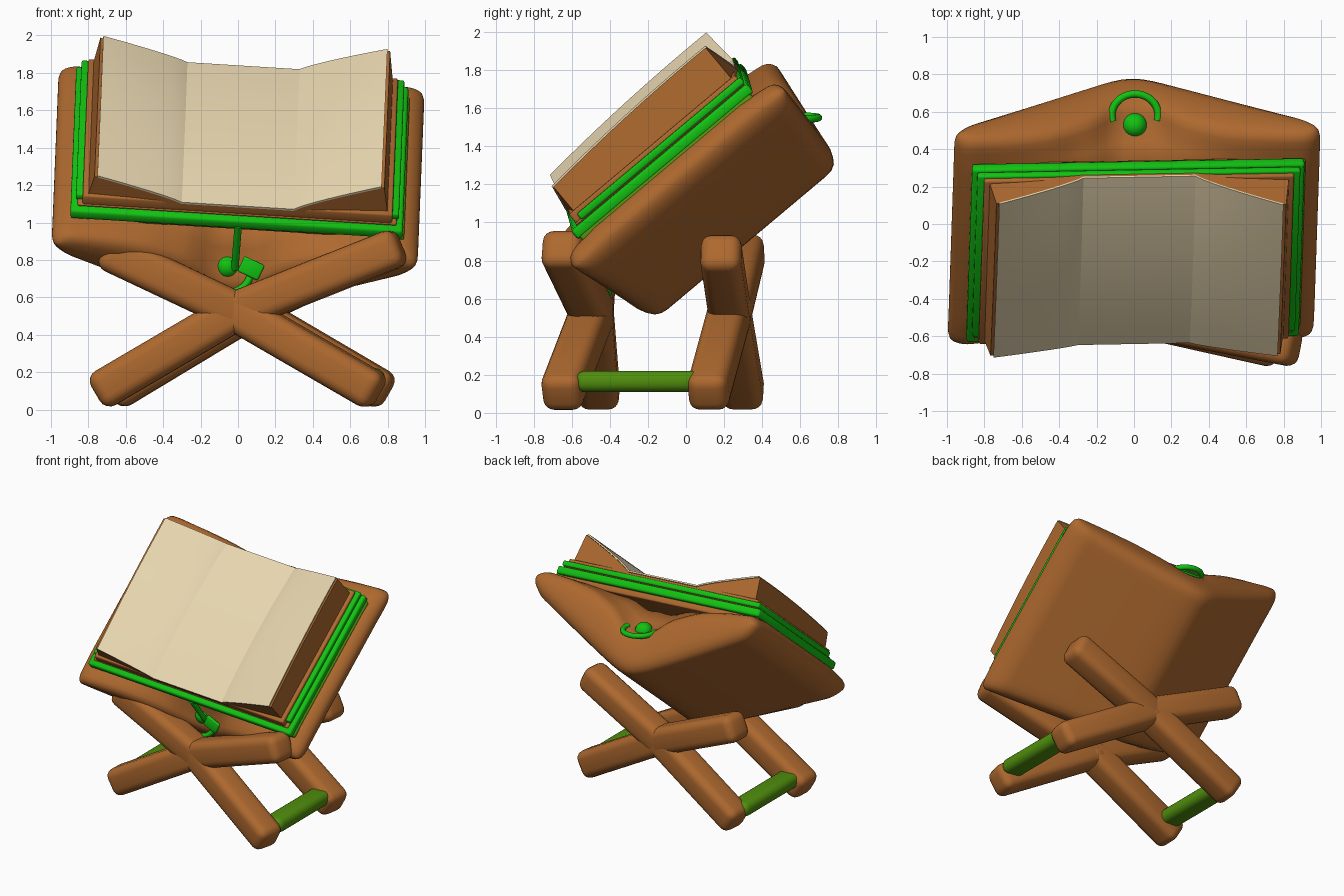
import bpy, bmesh, math
from mathutils import Matrix, Vector

old = bpy.data.objects.get("Cube")
if old:
    bpy.data.objects.remove(old, do_unlink=True)


def material(name, rgb):
    m = bpy.data.materials.new(name)
    m.use_nodes = True
    m.diffuse_color = (*rgb, 1)
    bsdf = next(n for n in m.node_tree.nodes if n.type == 'BSDF_PRINCIPLED')
    bsdf.inputs["Base Color"].default_value = (*rgb, 1)
    return m


BROWN = material("brown", (0.42, 0.14, 0.028))
GREEN = material("bright green", (0.006, 0.54, 0.006))
OLIVE = material("olive green", (0.08, 0.27, 0.004))
CREAM = material("cream", (0.80, 0.67, 0.43))

# Frame of the tilted cushion: x across, y up the slope, z out of the pages
rad = math.radians
PIVOT = Matrix.Translation((0, 0.6, 0.5))
TILT = (Matrix.Translation((0, -0.17, 0.52)) @ Matrix.Rotation(rad(40), 4, 'X')
        @ PIVOT @ Matrix.Rotation(rad(-1.5), 4, 'Z')
        @ Matrix.Rotation(rad(3.4), 4, 'Y') @ PIVOT.inverted())


def finish(name, bm, mat, matrix=Matrix(), angle=40):
    bm.transform(matrix)
    bmesh.ops.recalc_face_normals(bm, faces=bm.faces[:])
    for f in bm.faces:
        f.smooth = True
    me = bpy.data.meshes.new(name)
    bm.to_mesh(me)
    bm.free()
    me.set_sharp_from_angle(angle=rad(angle))
    me.materials.append(mat)
    ob = bpy.data.objects.new(name, me)
    bpy.context.collection.objects.link(ob)


def box(name, mat, size, matrix, bevel, segments=2):
    bm = bmesh.new()
    bmesh.ops.create_cube(bm, size=1, matrix=Matrix.Diagonal((*size, 1)))
    bmesh.ops.bevel(bm, geom=bm.edges[:], offset=bevel, segments=segments,
                    profile=0.5, affect='EDGES')
    finish(name, bm, mat, matrix, 50)


def slab(name, mat, half, y0, y1, z0, z1, bevel=0.01):
    centre = Matrix.Translation((0, (y0 + y1) / 2, (z0 + z1) / 2))
    box(name, mat, (2 * half, y1 - y0, z1 - z0), TILT @ centre, bevel)


def loft(name, mat, rings, angle=40):
    bm = bmesh.new()
    loops = [[bm.verts.new(p) for p in ring] for ring in rings]
    for a, b in zip(loops, loops[1:]):
        for i in range(len(a)):
            j = (i + 1) % len(a)
            bm.faces.new((a[i], a[j], b[j], b[i]))
    # Caps are strips across the section, since it is concave
    n = len(loops[0]) // 2
    for lp in (loops[0], loops[-1]):
        for i in range(n - 1):
            bm.faces.new((lp[i], lp[i + 1], lp[-i - 2], lp[-i - 1]))
    finish(name, bm, mat, TILT, angle)


def tube(name, mat, points, radius):
    cu = bpy.data.curves.new(name, 'CURVE')
    cu.dimensions = '3D'
    cu.bevel_depth = radius
    cu.bevel_resolution = 4
    cu.use_fill_caps = True
    sp = cu.splines.new('POLY')
    sp.points.add(len(points) - 1)
    for p, co in zip(sp.points, points):
        p.co = (*co, 1)
    cu.materials.append(mat)
    ob = bpy.data.objects.new(name, cu)
    bpy.context.collection.objects.link(ob)


# Cushion: a soft V underneath, puffed ends gathered into a valley on top
def section(x, dip):
    a = abs(x)
    low = 0.52 * (math.hypot(a, 0.1) - 0.1) - 0.03
    high = 0.615 - dip / (1 + (x / 0.28) ** 2)
    high += 0.012 * math.cos(26 * x) * math.exp(-(x / 0.3) ** 2)
    mid = (low + high) / 2
    rim = max(0, min(1, (a - 0.87) / 0.11))
    puff = max(0.02, math.sqrt(1 - rim * rim))
    return mid, (high - low) / 2 * puff


def cushion_ring(y, k, flare, dip):
    N = 28
    xs = [0.98 * math.sin(math.pi / 2 * i / N) for i in range(-N, N + 1)]
    ring = []
    for side in (-1, 1):
        for x in (xs if side < 0 else reversed(xs)):
            mid, half = section(x, dip)
            z = mid + side * half * k
            ring.append((x * (1 - 0.06 * (1 - k)), y + flare * z, z))
    return ring


ends = [(0, 0.4, 0.34), (0.012, 0.66, 0.34), (0.03, 0.86, 0.34), (0.06, 0.97, 0.33),
        (0.10, 1, 0.30), (0.16, 1, 0.22), (0.24, 1, 0.12)]
rings = [cushion_ring(-0.03 + d, k, -0.21, dip) for d, k, dip in ends]
rings += [cushion_ring(1.26 - d, k, 0.09, dip) for d, k, dip in reversed(ends)]
loft("cushion", BROWN, rings, 60)

# Book covers and the layers between them
slab("cover_base", BROWN, 0.87, 0.02, 1.14, 0.56, 0.61)
slab("lower_cover", GREEN, 0.89, -0.03, 1.175, 0.605, 0.665, 0.015)
slab("inner_layer", BROWN, 0.855, 0.01, 1.16, 0.66, 0.68)
slab("upper_cover", GREEN, 0.865, 0.05, 1.17, 0.672, 0.712, 0.01)
slab("end_layer", BROWN, 0.83, 0.015, 1.155, 0.66, 0.735)
box("cover_side_strip", OLIVE, (0.06, 1.17, 0.06),
    TILT @ Matrix.Translation((0.87, 0.57, 0.585)), 0.015)


# Open pages: a gently arched middle panel with an upturned panel each side
def page_height(x, t):
    lift = max(0, (abs(x) - 0.3) / 0.46)
    rise = (0.125 if x < 0 else 0.165) + 0.045 * t
    crown = 0.035 * (1 - 0.6 * min(1, lift))
    return 0.74 + rise * lift ** 0.85 + crown * 4 * t * (1 - t)


def page_rings(half, grow, top, bottom):
    N = 16
    xs = sorted({round(half * i / N, 4) for i in range(-N, N + 1)} | {-0.3, 0.3})
    out = []
    for s in range(11):
        t = s / 10
        over, under = [], []
        for x in xs:
            z = page_height(x, t)
            trim = 0.22 * (page_height(x, 0) - 0.74) - grow
            y = (0.005 + trim) * (1 - t) + (1.17 - trim) * t
            over.append((x, y, z + top))
            if bottom is None:
                under.append((x, y, z - 0.012))
            else:
                under.append((x * 1.04, y, bottom))
        out.append(over + under[::-1])
    return out


loft("page_block", BROWN, page_rings(0.775, -0.004, -0.014, 0.70), 35)
loft("open_pages", CREAM, page_rings(0.76, 0, 0, None), 14)

# Button and half loop of cord at each end of the cushion
for name, x, y, z, loop_y, side in (("back", 0, 1.18, 0.32, 1.237, 1),
                                    ("front", -0.03, 0.02, 0.30, -0.03, -1)):
    bm = bmesh.new()
    bmesh.ops.create_uvsphere(bm, u_segments=24, v_segments=14, radius=0.065)
    finish(name + "_button", bm, GREEN, TILT @ Matrix.Translation((x, y, z)))
    place = (TILT @ Matrix.Translation((x, loop_y, 0.307))
             @ Matrix.Rotation(rad(-40 * side), 4, 'X'))
    arc = [math.pi * i / 24 for i in range(-2, 27)]
    tube(name + "_cord_loop", GREEN,
         [place @ Vector((0.125 * math.cos(q), side * 0.115 * math.sin(q), 0))
          for q in arc], 0.02)

# Tie hanging at the front
tube("front_tie", GREEN, [TILT @ Vector((0.01, -0.02, h)) for h in (0.32, 0.62)], 0.02)
box("tie_tail", GREEN, (0.12, 0.025, 0.09),
    Matrix.Translation((0.07, -0.43, 0.755)) @ Matrix.Rotation(rad(25), 4, 'Y'), 0.01)


# Crossed stands: four rounded arms swept forward from a hub
def stand(name, hub, arms):
    hub = Vector(hub)
    for label, *tip in arms:
        tip = Vector(tip)
        d = (tip - hub).normalized()
        start = hub - d * 0.06
        normal = Vector((d.y, -d.x, 0)).normalized()
        w = normal.cross(d)
        m = Matrix((d, w, normal)).transposed().to_4x4()
        m.translation = (start + tip) / 2
        box(name + "_" + label, BROWN, ((tip - start).length, 0.21, 0.215),
            m, 0.06, 4)


stand("front_stand", (-0.01, -0.49, 0.525),
      (("lower_right", -0.76, -0.455, 0.085), ("lower_left", 0.75, -0.66, 0.085),
       ("upper_right", -0.72, -0.47, 0.86), ("upper_left", 0.87, -0.66, 0.875)))
stand("back_stand", (0.05, 0.23, 0.525),
      (("lower_right", -0.68, 0.305, 0.085), ("lower_left", 0.80, 0.11, 0.085),
       ("upper_right", -0.69, 0.31, 0.86), ("upper_left", 0.74, 0.18, 0.86)))

# Flattened rods joining the feet
for name, x, y0, y1 in (("left_rod", 0.70, -0.58, 0.08), ("right_rod", -0.65, -0.44, 0.28)):
    box(name, OLIVE, (0.17, y1 - y0, 0.112),
        Matrix.Translation((x, (y0 + y1) / 2, 0.165)), 0.05, 5)
